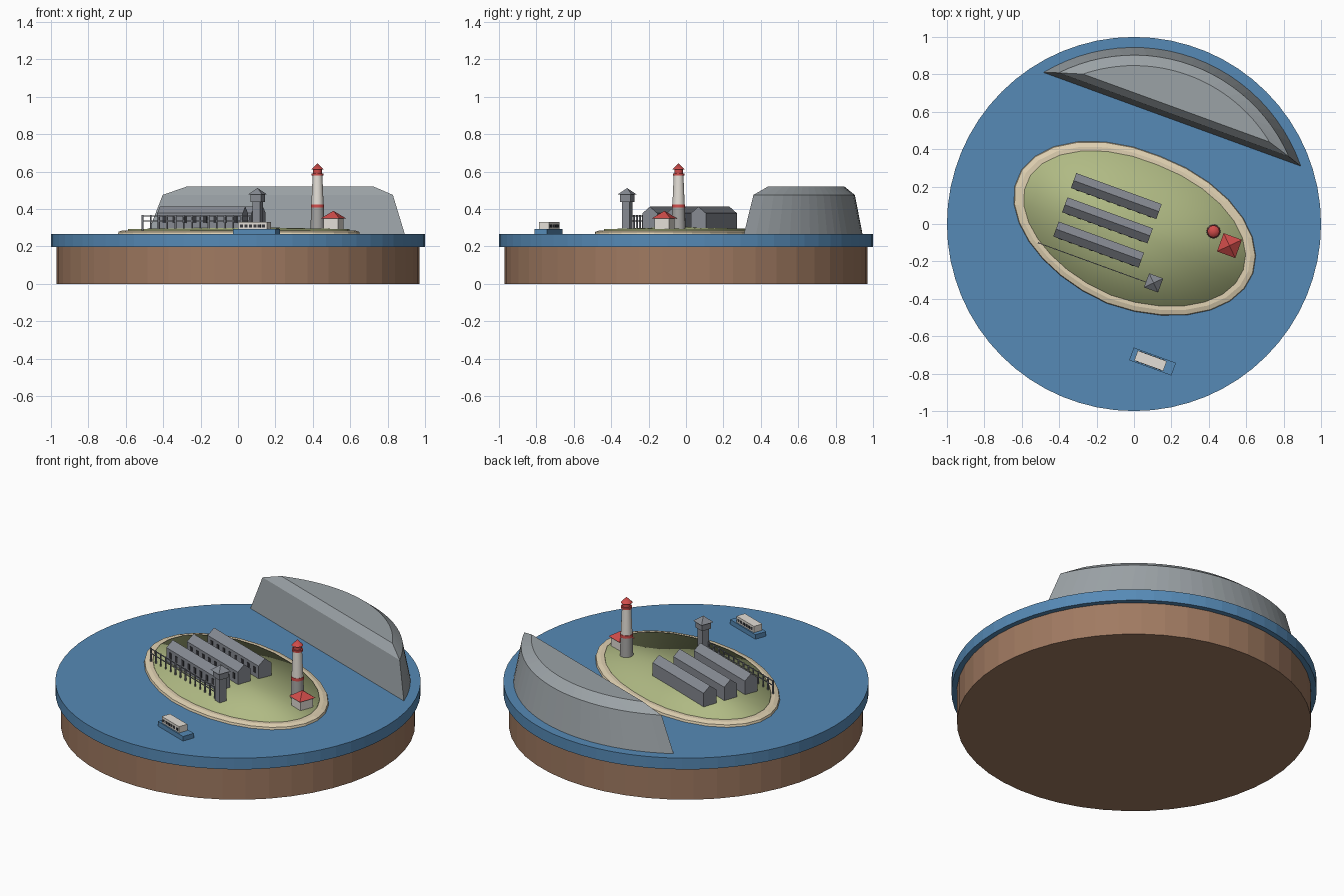
import bpy, bmesh
from math import sin, cos, pi, radians, acos
from mathutils import Matrix

cube = bpy.data.objects.get("Cube")
if cube:
    bpy.data.objects.remove(cube)


def material(name, rgb):
    lin = [((c / 255 + 0.055) / 1.055) ** 2.4 for c in rgb] + [1]
    m = bpy.data.materials.new(name)
    m.use_nodes = True
    m.diffuse_color = lin
    m.node_tree.nodes["Principled BSDF"].inputs["Base Color"].default_value = lin
    return m


BLUE = material("water blue", (86, 138, 182))
BROWN = material("earth brown", (160, 122, 97))
ROCK = material("rock grey", (155, 162, 166))
WALL = material("wall grey", (134, 138, 146))
SAND = material("sand", (224, 209, 178))
GRASS = material("grass green", (176, 186, 132))
WHITE = material("off white", (228, 223, 215))
STONE = material("pale stone", (165, 164, 162))
RED = material("roof red", (208, 76, 74))
DARK = material("window dark", (56, 57, 62))

# Everything on the water lies along a direction turned by 20 degrees
TURN = Matrix.Rotation(radians(-20), 4, 'Z')
SEA = 0.265
GROUND = 0.295


def finish(bm, name, mat, turned=True):
    if turned:
        bm.transform(TURN)
    bmesh.ops.recalc_face_normals(bm, faces=bm.faces)
    me = bpy.data.meshes.new(name)
    bm.to_mesh(me)
    bm.free()
    me.materials.append(mat)
    ob = bpy.data.objects.new(name, me)
    bpy.context.collection.objects.link(ob)
    return ob


def loft(name, mat, rings, turned=True, peak=None):
    """Skin a stack of rings, with a flat top or a fan up to a peak."""
    bm = bmesh.new()
    loops = [[bm.verts.new(p) for p in ring] for ring in rings]
    n = len(loops[0])
    for a, b in zip(loops, loops[1:]):
        for i in range(n):
            j = (i + 1) % n
            bm.faces.new((a[i], a[j], b[j], b[i]))
    bm.faces.new(loops[0])
    if peak:
        tip = bm.verts.new(peak)
        for i in range(n):
            bm.faces.new((loops[-1][i], loops[-1][(i + 1) % n], tip))
    else:
        bm.faces.new(loops[-1])
    return finish(bm, name, mat, turned)


def drum(name, mat, u, v, z0, z1, r0, r1, sides, turned=True, spin=0.0):
    bm = bmesh.new()
    mtx = Matrix.Translation((u, v, (z0 + z1) / 2)) @ Matrix.Rotation(spin, 4, 'Z')
    bmesh.ops.create_cone(bm, cap_ends=True, segments=sides, radius1=r0,
                          radius2=r1, depth=z1 - z0, matrix=mtx)
    return finish(bm, name, mat, turned)


def add_box(bm, u, v, z0, z1, length, width):
    mtx = (Matrix.Translation((u, v, (z0 + z1) / 2))
           @ Matrix.Diagonal((length, width, z1 - z0, 1)))
    bmesh.ops.create_cube(bm, size=1, matrix=mtx)


def box(name, mat, *dims):
    bm = bmesh.new()
    add_box(bm, *dims)
    return finish(bm, name, mat)


def pyramid(name, mat, u, v, z0, z1, width):
    return drum(name, mat, u, v, z0, z1, width / 2 ** 0.5, 0, 4, spin=pi / 4)


def smooth(ob, angle):
    bpy.ops.object.select_all(action='DESELECT')
    ob.select_set(True)
    bpy.context.view_layer.objects.active = ob
    bpy.ops.object.shade_smooth_by_angle(angle=radians(angle))


# Base and water
drum("earth_base", BROWN, 0, 0, 0, 0.2, 0.97, 0.97, 48, False)
drum("water", BLUE, 0, 0, 0.197, SEA, 1, 1, 64, False)


# Cliff: a circle segment that narrows with height
def segment(z, radius, chord, steps=24):
    half = acos(chord / radius)
    angles = [pi / 2 + half * (1 - 2 * i / steps) for i in range(steps + 1)]
    return [(radius * cos(a), radius * sin(a), z) for a in angles]


loft("cliff", ROCK, [segment(SEA - 0.005, 0.945, 0.595),
                     segment(0.475, 0.903, 0.622),
                     segment(0.52, 0.847, 0.66)])


# Island outline: an ellipse with one lopsided end
def outline(z, a, b, sides=28):
    ring = []
    for i in range(sides):
        t = 2 * pi * i / sides
        f = 1 - (0.045 if cos(t) < 0 else 0.005) * sin(2 * t)
        ring.append((0.01 + a * f * cos(t), -0.03 + b * f * sin(t), z))
    return ring


loft("beach", SAND, [outline(SEA - 0.005, 0.68, 0.42),
                     outline(0.278, 0.675, 0.415),
                     outline(0.286, 0.65, 0.39)])
grass = loft("grass", GRASS, [outline(0.275, 0.625, 0.372),
                              outline(0.292, 0.622, 0.369)],
             peak=(0.01, -0.03, 0.304))
for poly in grass.data.polygons:
    poly.use_smooth = True

# Three long gabled blocks with a row of windows along the front
for k, v in enumerate((-0.168, -0.03, 0.108)):
    half, w = 0.243, 0.0425
    gable = [(-w, GROUND - 0.01), (w, GROUND - 0.01), (w, 0.377),
             (0, 0.412), (-w, 0.377)]
    loft(f"long_house_{k + 1}", WALL,
         [[(-0.14 + s * half, v + y, z) for y, z in gable] for s in (-1, 1)])
    panes = bmesh.new()
    for i in range(8):
        add_box(panes, -0.14 + (i - 3.5) * 0.058, v - w, 0.325, 0.36, 0.02, 0.005)
    finish(panes, f"house_windows_{k + 1}", DARK)

# Fence
fence = bmesh.new()
start, end, posts = -0.445, 0.165, 14
for i in range(posts):
    add_box(fence, start + (end - start) * i / (posts - 1), -0.27,
            GROUND - 0.01, 0.367, 0.007, 0.007)
for z in (0.333, 0.36):
    add_box(fence, (start + end) / 2, -0.27, z, z + 0.005, end - start, 0.004)
finish(fence, "fence", WALL)

# Watch tower
TU, TV = 0.206, -0.26
box("tower_shaft", WALL, TU, TV, GROUND - 0.015, 0.44, 0.044, 0.044)
box("tower_cabin", WALL, TU, TV, 0.437, 0.48, 0.06, 0.06)
pyramid("tower_roof", WALL, TU, TV, 0.477, 0.512, 0.08)

# Lighthouse
LU, LV = 0.413, 0.108
for name, mat, z0, z1, r0, r1 in (
        ("lighthouse_foot", STONE, 0.28, 0.41, 0.038, 0.034),
        ("lighthouse_band", RED, 0.408, 0.425, 0.036, 0.035),
        ("lighthouse_shaft", WHITE, 0.42, 0.58, 0.033, 0.026),
        ("lighthouse_gallery", RED, 0.578, 0.59, 0.031, 0.031),
        ("lighthouse_lantern", RED, 0.588, 0.617, 0.023, 0.023),
        ("lighthouse_cap", RED, 0.612, 0.645, 0.032, 0.0)):
    smooth(drum(name, mat, LU, LV, z0, z1, r0, r1, 16), 40)

# Keeper's cottage
box("cottage_walls", WHITE, 0.519, 0.066, 0.28, 0.353, 0.084, 0.084)
pyramid("cottage_roof", RED, 0.519, 0.066, 0.35, 0.39, 0.104)

# Ferry
BU, BV = 0.345, -0.657
box("ferry_hull", BLUE, BU, BV, SEA - 0.005, 0.293, 0.24, 0.072)
box("ferry_cabin", WHITE, BU - 0.012, BV, 0.29, 0.331, 0.165, 0.056)
panes = bmesh.new()
for i in range(6):
    add_box(panes, BU - 0.012 + (i - 2.5) * 0.025, BV, 0.302, 0.317, 0.017, 0.06)
finish(panes, "ferry_windows", DARK)
